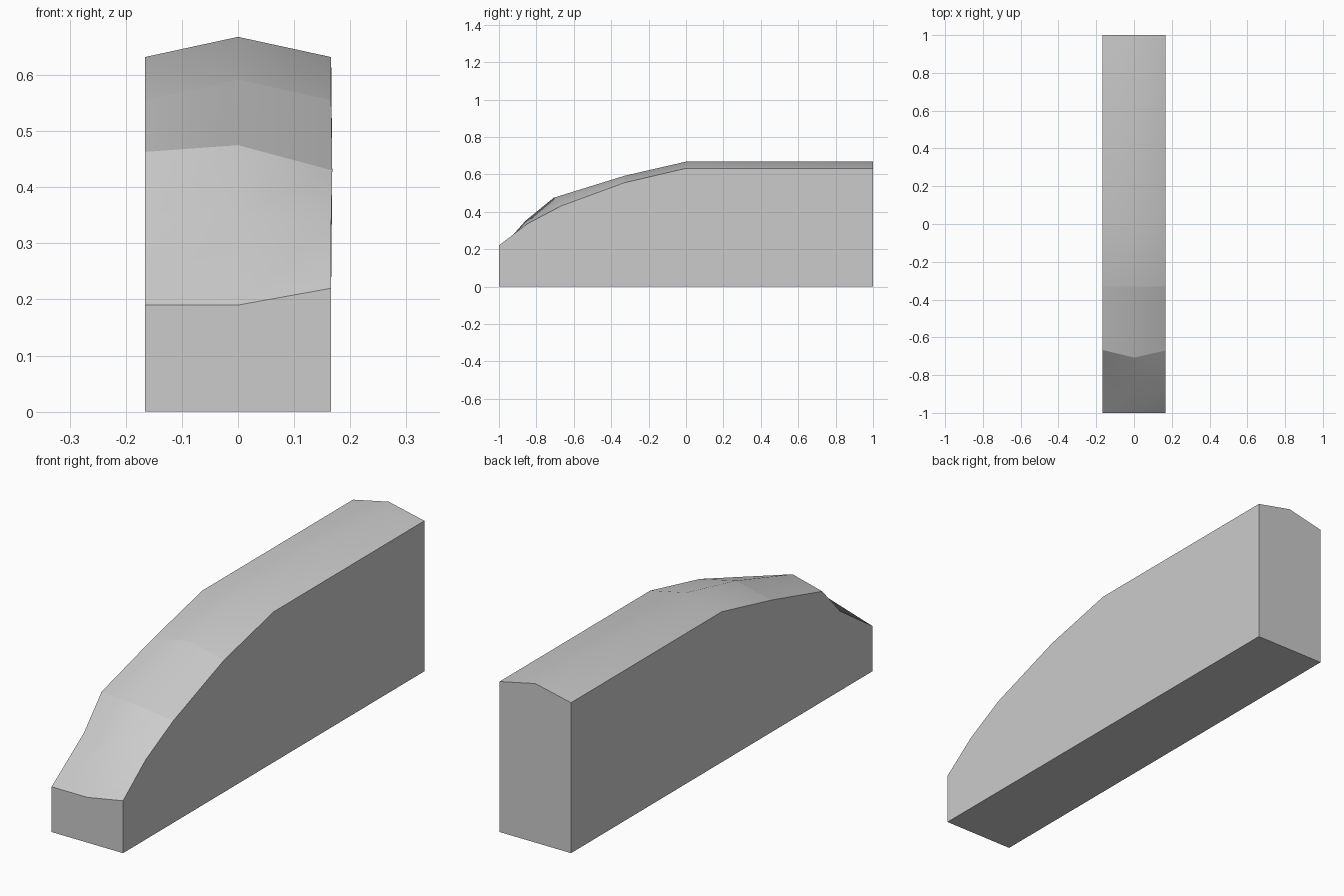
import bpy
import bmesh

cube = bpy.data.objects.get("Cube")
if cube:
    bpy.data.objects.remove(cube, do_unlink=True)

# Single matte grey
grey = bpy.data.materials.new("plain grey")
grey.use_nodes = True
colour = (0.6, 0.6, 0.6, 1)
grey.diffuse_color = colour
grey.node_tree.nodes["Principled BSDF"].inputs["Base Color"].default_value = colour

HALF = 0.166
# Top edge profiles (y, z) from nose to tail: right, ridge, left
right_edge = [(-1, .19), (-.785, .335), (-.667, .463), (-.33, .555), (0, .632), (1, .632)]
ridge = [(-1, .19), (-.86, .35), (-.707, .475), (-.33, .592), (0, .668), (1, .668)]
left_edge = [(-1, .22), (-.85, .335), (-.67, .43), (-.33, .555), (0, .632), (1, .632)]
CREASES = (2, 3)  # stations where the top shading breaks

bm = bmesh.new()
rails = [[bm.verts.new((x, y, z)) for y, z in profile]
         for x, profile in ((-HALF, right_edge), (0, ridge), (HALF, left_edge))]
rails[2][2].co.x += 0.002  # slight bulge at the shoulder
bottom = {(sx, sy): bm.verts.new((sx * HALF, sy, 0)) for sx in (-1, 1) for sy in (-1, 1)}

# Curved roof strips, smooth across the ridge
for a, b in zip(rails, rails[1:]):
    for i in range(len(a) - 1):
        bm.faces.new((a[i], b[i], b[i + 1], a[i + 1])).smooth = True

# Side walls, end walls and base
for sx, rail in ((-1, rails[0]), (1, rails[2])):
    bm.faces.new([bottom[sx, -1], *rail, bottom[sx, 1]])
for sy, i in ((-1, 0), (1, -1)):
    bm.faces.new([bottom[-1, sy], bottom[1, sy], *(r[i] for r in reversed(rails))])
bm.faces.new([bottom[-1, -1], bottom[1, -1], bottom[1, 1], bottom[-1, 1]])
bmesh.ops.recalc_face_normals(bm, faces=bm.faces)

# Keep hard edges round the roof and at the crease stations
for e in bm.edges:
    across = any(all(v in {r[i] for r in rails} for v in e.verts) for i in CREASES)
    e.smooth = all(f.smooth for f in e.link_faces) and not across

mesh = bpy.data.meshes.new("sloped_block")
bm.to_mesh(mesh)
bm.free()
mesh.materials.append(grey)
block = bpy.data.objects.new("sloped_block", mesh)
bpy.context.collection.objects.link(block)
